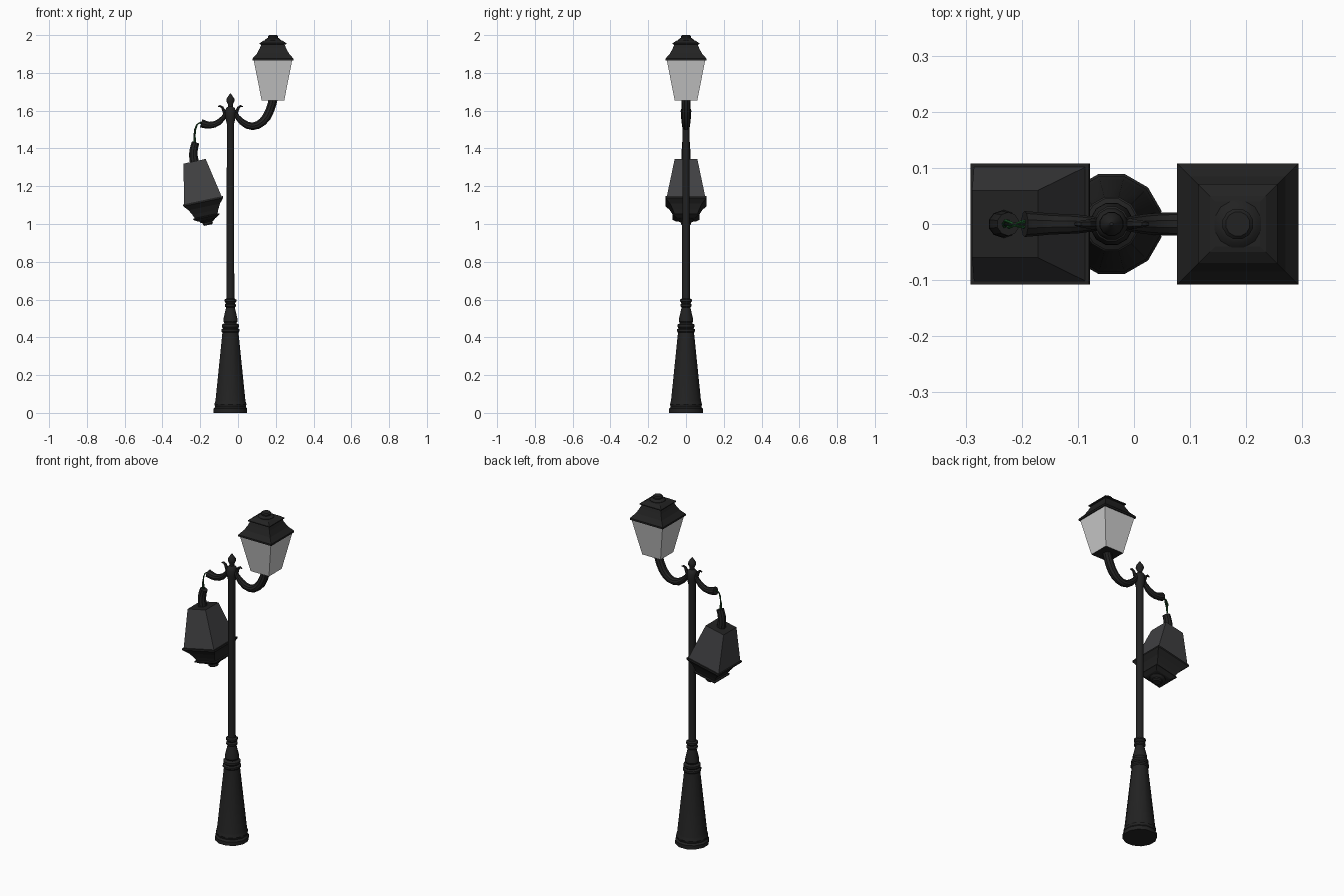
import bpy, bmesh, math
from mathutils import Vector, Matrix

if "Cube" in bpy.data.objects:
    bpy.data.objects.remove(bpy.data.objects["Cube"])


def material(name, rgb):
    m = bpy.data.materials.new(name)
    m.diffuse_color = (*rgb, 1)
    m.use_nodes = True
    m.node_tree.nodes["Principled BSDF"].inputs["Base Color"].default_value = m.diffuse_color
    return m


METAL = material("black metal", (0.016, 0.016, 0.016))
LIT = material("light glass", (0.60, 0.60, 0.60))
DARK = material("dark glass", (0.052, 0.052, 0.055))
GREEN = material("green wire", (0.008, 0.07, 0.015))

PX = -0.04                      # pole axis


def finish(bm, name, mats, matrix=Matrix(), smooth=False):
    bmesh.ops.recalc_face_normals(bm, faces=bm.faces[:])
    me = bpy.data.meshes.new(name)
    bm.to_mesh(me)
    bm.free()
    for m in mats:
        me.materials.append(m)
    ob = bpy.data.objects.new(name, me)
    bpy.context.collection.objects.link(ob)
    ob.matrix_world = matrix
    if smooth:
        bpy.ops.object.select_all(action='DESELECT')
        ob.select_set(True)
        bpy.context.view_layer.objects.active = ob
        bpy.ops.object.shade_smooth_by_angle(angle=math.radians(33))
    return ob


def skin(bm, rings):
    """Join rings of vertices into a closed tube."""
    n = len(rings[0])
    for a, b in zip(rings, rings[1:]):
        for i in range(n):
            j = (i + 1) % n
            bm.faces.new((a[i], a[j], b[j], b[i]))
    bm.faces.new(rings[0][::-1])
    bm.faces.new(rings[-1])


def lathe(profile, sides):
    """Profile of (radius, z); four sides gives a square of that half width."""
    bm = bmesh.new()
    k = math.sqrt(2) if sides == 4 else 1
    rings = []
    for r, z in profile:
        ang = [2 * math.pi * (i + 0.5) / sides for i in range(sides)]
        rings.append([bm.verts.new((k * r * math.cos(a), k * r * math.sin(a), z)) for a in ang])
    skin(bm, rings)
    return bm


def tube(name, path, mat, sides=8):
    """Sweep along points of (x, y, z, radius)."""
    bm = bmesh.new()
    pts = [Vector(p[:3]) for p in path]
    rings = []
    for i, p in enumerate(pts):
        t = pts[min(i + 1, len(pts) - 1)] - pts[max(i - 1, 0)]
        n = Vector((-t.z, 0, t.x)).normalized()
        b = t.cross(n).normalized()
        r = path[i][3]
        ang = [2 * math.pi * (k + 0.5) / sides for k in range(sides)]
        rings.append([bm.verts.new(p + r * (math.cos(a) * n + math.sin(a) * b)) for a in ang])
    skin(bm, rings)
    return finish(bm, name, [mat], smooth=sides > 6)


# Pole with flared foot, turned rings and finial
pole = [(.092, 0), (.092, .022), (.084, .032), (.088, .045), (.084, .058), (.082, .065),
        (.044, .425), (.050, .432), (.050, .442), (.041, .448), (.047, .456), (.047, .468),
        (.033, .475), (.039, .485), (.038, .50), (.024, .558), (.031, .564), (.031, .573),
        (.024, .58), (.032, .59), (.032, .60), (.021, .606), (.020, 1.53), (.028, 1.565),
        (.029, 1.60), (.024, 1.613), (.013, 1.622), (.013, 1.632), (.022, 1.65),
        (.021, 1.663), (.010, 1.68), (.003, 1.69)]
finish(lathe(pole, 12), "pole", [METAL], Matrix.Translation((PX, 0, 0)), True)

# Curled leaves on both sides of the pole
for s, side in ((1, "right"), (-1, "left")):
    leaf = [(.024, 1.56, .010), (.033, 1.595, .010), (.043, 1.617, .008),
            (.055, 1.625, .006), (.066, 1.621, .003)]
    tube("leaf_" + side, [(PX + s * x, 0, z, r) for x, z, r in leaf], METAL, 6)

# Whole right arm, broken left arm
right = [(.018, 1.60, .010), (.035, 1.568, .014), (.06, 1.541, .018), (.088, 1.523, .020),
         (.118, 1.517, .021), (.145, 1.524, .022), (.17, 1.541, .023), (.192, 1.567, .024),
         (.208, 1.60, .024), (.220, 1.635, .024), (.225, 1.658, .025)]
tube("right_arm", [(PX + x, 0, z, r) for x, z, r in right], METAL, 10)
left = [(.018, 1.60, .010), (.035, 1.565, .013), (.06, 1.54, .016), (.085, 1.527, .017),
        (.11, 1.523, .018), (.13, 1.526, .020), (.155, 1.533, .022)]
tube("broken_left_arm", [(PX - x, 0, z, r * 1.05) for x, z, r in left], METAL, 10)


# Lantern, local z = 0 at its narrow bottom
def lantern(name, matrix, glass):
    body = lathe([(.060, 0), (.102, .214)], 4)
    panes = [f for f in body.faces if abs(f.calc_center_median().z - .107) < .05]
    bmesh.ops.inset_individual(body, faces=panes, thickness=.007, depth=-.002)
    for f in panes:
        f.material_index = 1
    finish(body, name + "_body", [METAL, glass], matrix)
    roof = [(.102, .211), (.108, .211), (.108, .221), (.085, .247), (.070, .275),
            (.062, .295), (.071, .297), (.071, .302), (.050, .316), (.040, .318)]
    finish(lathe(roof, 4), name + "_roof", [METAL], matrix)
    knob = [(.043, .308), (.043, .320), (.034, .328), (.027, .330), (.028, .339), (.022, .345)]
    finish(lathe(knob, 12), name + "_knob", [METAL], matrix, True)


lantern("upright_lantern", Matrix.Translation((.185, 0, 1.655)), LIT)
lantern("hanging_lantern", Matrix.Translation((-.23, 0, 1.332))
        @ Matrix.Rotation(math.radians(168), 4, 'Y'), DARK)

# Torn-off arm end still fixed to the hanging lantern
stub = [(-.231, 1.325, .025), (-.236, 1.36, .024), (-.236, 1.385, .023),
        (-.231, 1.41, .022), (-.224, 1.432, .021)]
tube("arm_stub", [(x, 0, z, r) for x, z, r in stub], METAL, 10)

# Loose wires carrying the hanging lantern
for i, mat in enumerate((GREEN, METAL, GREEN)):
    d = (i - 1) * .006
    wire = [(-.185, d, 1.533), (-.203, d * .6, 1.536), (-.217, -d * .4, 1.526),
            (-.226, -d, 1.502), (-.230, 0, 1.468), (-.227, d, 1.42)]
    tube("wire_%d" % (i + 1), [(x + d * .5, y, z + d * .4, .0032) for x, y, z in wire], mat, 5)
